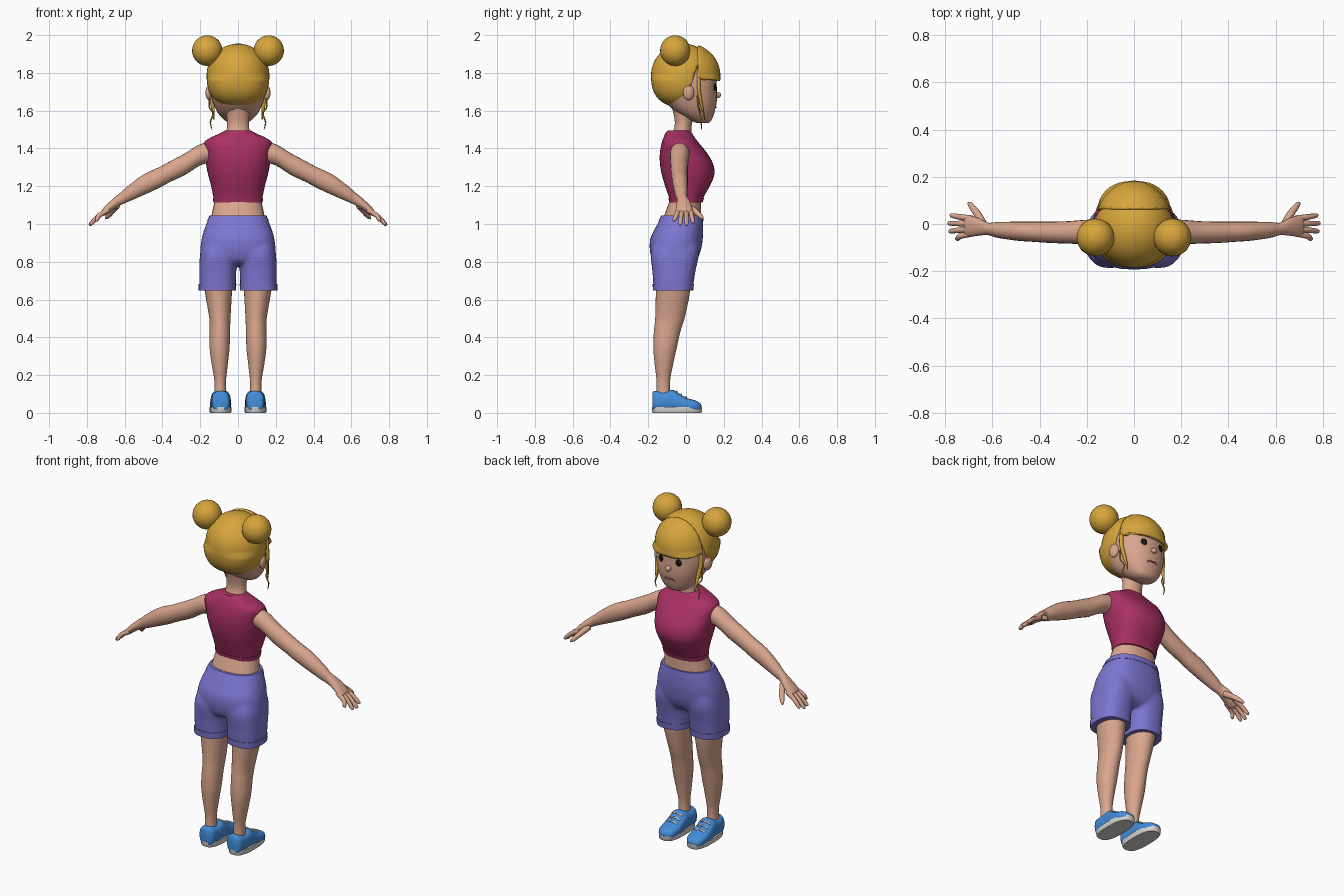
import bpy, bmesh, math
from mathutils import Vector, Matrix

if "Cube" in bpy.data.objects:
    bpy.data.objects.remove(bpy.data.objects["Cube"])


def material(name, r, g, b):
    m = bpy.data.materials.new(name)
    m.diffuse_color = (r, g, b, 1)
    m.use_nodes = True
    m.node_tree.nodes["Principled BSDF"].inputs["Base Color"].default_value = m.diffuse_color
    return m


SKIN = material("skin", .70, .38, .27)
HAIR = material("golden hair", .68, .38, .045)
SHIRT = material("raspberry shirt", .40, .03, .125)
SHORTS = material("periwinkle shorts", .20, .18, .63)
BLUE = material("shoe blue", .055, .27, .70)
WHITE = material("sole grey", .68, .68, .66)
BLACK = material("eye black", .008, .008, .008)
LIP = material("lip brown", .33, .12, .09)


def finish(name, bm, mat, angle=45):
    bmesh.ops.recalc_face_normals(bm, faces=bm.faces[:])
    me = bpy.data.meshes.new(name)
    bm.to_mesh(me)
    bm.free()
    me.shade_smooth()
    me.set_sharp_from_angle(angle=math.radians(angle))
    me.materials.append(mat)
    ob = bpy.data.objects.new(name, me)
    bpy.context.collection.objects.link(ob)
    return ob


def spline(rows, steps):
    """Smooth interpolation through rows of numbers."""
    out = []
    for i in range(len(rows) - 1):
        a, b, c, d = (rows[max(0, min(len(rows) - 1, i + k))] for k in (-1, 0, 1, 2))
        for s in range(steps):
            t = s / steps
            out.append([.5 * (2 * q + (r - p) * t + (2 * p - 5 * q + 4 * r - u) * t * t
                              + (3 * q - p - 3 * r + u) * t ** 3) for p, q, r, u in zip(a, b, c, d)])
    return out + [list(rows[-1])]


def add_loft(bm, rows, axis="z", power=2.2, steps=4, segs=32):
    """Rows are (position along axis, a0, a1, b0, b1): bounds of each ring."""
    rings = []
    for t, a0, a1, b0, b1 in spline(rows, steps):
        ring = []
        for k in range(segs):
            an = 2 * math.pi * k / segs
            c, s = math.cos(an), math.sin(an)
            a = (a0 + a1) / 2 + (a1 - a0) / 2 * math.copysign(abs(c) ** (2 / power), c)
            b = (b0 + b1) / 2 + (b1 - b0) / 2 * math.copysign(abs(s) ** (2 / power), s)
            ring.append(bm.verts.new({"z": (a, b, t), "x": (t, a, b), "y": (a, t, b)}[axis]))
        rings.append(ring)
    for r, q in zip(rings, rings[1:]):
        for k in range(segs):
            bm.faces.new((r[k], r[(k + 1) % segs], q[(k + 1) % segs], q[k]))
    bm.faces.new(rings[0])
    bm.faces.new(rings[-1])


def loft(name, rows, mat, **kw):
    bm = bmesh.new()
    add_loft(bm, rows, **kw)
    return finish(name, bm, mat)


def sym(rows):
    return [(z, -w, w, y0, y1) for z, w, y0, y1 in rows]


def flip(rows, s, axis):
    """Mirror the x values of loft rows for the other side."""
    if s > 0:
        return rows
    if axis == "x":
        return [(-r[0], *r[1:]) for r in rows]
    return [(r[0], -r[2], -r[1], r[3], r[4]) for r in rows]


def ball(name, loc, size, mat, rot=0):
    bm = bmesh.new()
    bmesh.ops.create_uvsphere(bm, u_segments=28, v_segments=18, radius=1)
    bm.transform(Matrix.Translation(loc) @ Matrix.Rotation(rot, 4, "Z") @ Matrix.Diagonal((*size, 1)))
    return finish(name, bm, mat, 80)


def tube(name, pts, mat, squash=1):
    """Round tapered tube through (x, y, z, radius) points."""
    bm = bmesh.new()
    path = spline(pts, 5)
    rings = []
    for i, p in enumerate(path):
        d = (Vector(path[min(i + 1, len(path) - 1)][:3]) - Vector(path[max(i - 1, 0)][:3])).normalized()
        u = d.cross(Vector((0, 1, 0.01))).normalized()
        v = d.cross(u)
        rings.append([bm.verts.new(Vector(p[:3]) + p[3] * (math.cos(k * math.pi / 5) * u
                      + squash * math.sin(k * math.pi / 5) * v)) for k in range(10)])
    for r, q in zip(rings, rings[1:]):
        for k in range(10):
            bm.faces.new((r[k], r[(k + 1) % 10], q[(k + 1) % 10], q[k]))
    bm.faces.new(rings[0])
    bm.faces.new(rings[-1])
    return finish(name, bm, mat, 60)


def hair_shell(name, center, size, cuts):
    """Ellipsoid, fuller at the bottom, trimmed by planes (point, direction removed)."""
    bm = bmesh.new()
    bmesh.ops.create_uvsphere(bm, u_segments=48, v_segments=32, radius=1)
    for v in bm.verts:
        if v.co.z < 0:
            v.co /= sum(abs(c) ** 2.5 for c in v.co) ** (1 / 2.5)
    bm.transform(Matrix.Translation(center) @ Matrix.Diagonal((*size, 1)))
    for co, no in cuts:
        bmesh.ops.bisect_plane(bm, geom=bm.verts[:] + bm.edges[:] + bm.faces[:],
                               plane_co=co, plane_no=no, clear_outer=True)
    ob = finish(name, bm, HAIR, 50)
    mod = ob.modifiers.new("thickness", "SOLIDIFY")
    mod.thickness = .022
    mod.offset = -1
    return ob


# Head, neck and midriff
head = loft("head", sym([(1.535, .04, .055, .12), (1.55, .072, .02, .135), (1.59, .108, -.05, .15),
                         (1.65, .135, -.11, .163), (1.72, .15, -.14, .163), (1.79, .148, -.15, .158),
                         (1.86, .13, -.13, .13), (1.92, .07, -.07, .07)]), SKIN, power=2.25, steps=5)
loft("neck", sym([(1.46, .072, -.085, .03), (1.50, .06, -.065, .028), (1.55, .058, -.06, .035),
                  (1.64, .07, -.08, .05)]), SKIN, power=2)
loft("midriff", sym([(1.0, .15, -.13, .082), (1.06, .137, -.11, .08), (1.14, .12, -.08, .08)]), SKIN)

# Sleeveless top with hem band
loft("top", sym([(1.115, .127, -.085, .085), (1.14, .13, -.09, .092), (1.20, .142, -.11, .125),
                 (1.26, .158, -.128, .15), (1.32, .17, -.138, .143), (1.38, .177, -.138, .108),
                 (1.43, .18, -.128, .068), (1.455, .15, -.12, .048), (1.478, .10, -.11, .033),
                 (1.495, .068, -.098, .02)]), SHIRT, power=2.35, segs=40)
loft("top_hem", sym([(1.113, .13, -.088, .088), (1.137, .133, -.093, .095)]), SHIRT, power=2.35, segs=40)

# Shorts: pelvis and legs fused
bm = bmesh.new()
add_loft(bm, sym([(1.045, .148, -.128, .088), (.98, .176, -.162, .091), (.92, .193, -.19, .089),
                  (.85, .20, -.19, .076), (.80, .19, -.17, .05), (.78, .12, -.12, .02)]), power=2.4)
for s in (1, -1):
    add_loft(bm, flip([(.655, .012, .205, -.172, .036), (.75, .009, .205, -.178, .05),
                       (.85, 0, .20, -.186, .07), (.93, .02, .175, -.15, .06)], s, "z"), power=2.5)
shorts = finish("shorts", bm, SHORTS)
remesh = shorts.modifiers.new("fuse", "REMESH")
remesh.mode = "VOXEL"
remesh.voxel_size = .009
remesh.use_smooth_shade = True
soft = shorts.modifiers.new("soften", "SMOOTH")
soft.iterations = 8
loft("waistband", sym([(1.015, .164, -.146, .092), (1.046, .15, -.13, .09)]), SHORTS, power=2.4)

# Face
bpy.context.view_layer.update()


def on_face(x, z):
    return head.ray_cast(Vector((x, 1, z)), Vector((0, -1, 0)))[1].y


ball("nose", (0, .168, 1.683), (.017, .017, .016), SKIN)
tube("mouth", [(x, on_face(x, z), z, .004) for x, z in
               ((-.034, 1.612), (-.015, 1.619), (0, 1.617), (.015, 1.619), (.034, 1.612))], LIP)

for s, side in ((1, "right"), (-1, "left")):
    # Facial features
    ball(side + "_eye", (s * .058, on_face(s * .058, 1.725), 1.725), (.018, .006, .02), BLACK, -s * .3)
    tube(side + "_brow", [(s * x, on_face(s * x, z) + .002, z, r) for x, z, r in
                          ((.028, 1.760, .006), (.055, 1.770, .009), (.088, 1.764, .004))], HAIR, .8)
    ball(side + "_ear", (s * .153, .014, 1.695), (.018, .03, .04), SKIN, s * .25)

    # Hair buns and loose locks
    ball(side + "_bun", (s * .163, -.057, 1.918), (.08, .08, .081), HAIR)
    tube(side + "_lock", [(s * .138, .068, 1.81, .014), (s * .145, .068, 1.72, .014), (s * .136, .08, 1.64, .011),
                          (s * .13, .095, 1.58, .006), (s * .128, .098, 1.55, .002)], HAIR, .7)
    tube(side + "_wisp", [(s * .15, .06, 1.68, .004), (s * .152, .066, 1.62, .004), (s * .132, .075, 1.585, .004),
                          (s * .146, .08, 1.54, .004), (s * .138, .083, 1.50, .002)], HAIR)

    # Arm and hand
    loft(side + "_arm", flip([(.13, -.08, .018, 1.33, 1.435), (.20, -.085, .018, 1.31, 1.423),
                              (.28, -.083, .012, 1.26, 1.375), (.36, -.08, .01, 1.222, 1.332),
                              (.42, -.076, .01, 1.19, 1.30), (.50, -.07, .01, 1.153, 1.262),
                              (.58, -.058, .008, 1.118, 1.203), (.62, -.047, .006, 1.10, 1.168),
                              (.66, -.05, .026, 1.075, 1.135), (.70, -.054, .034, 1.047, 1.098),
                              (.72, -.045, .026, 1.045, 1.075)], s, "x"), SKIN, axis="x", power=2, segs=20)
    for name, y, tip_x, tip_y, tip_z in (("index", .023, .778, .036, 1.005), ("middle", .001, .787, .003, .993),
                                         ("ring", -.021, .783, -.03, .996), ("little", -.04, .755, -.062, 1.015)):
        tube(f"{side}_{name}_finger", [(s * .685, y, 1.075, .014), (s * .735, (y + tip_y) / 2, 1.045, .0125),
                                       (s * (tip_x - .008), tip_y, tip_z + .008, .010),
                                       (s * tip_x, tip_y, tip_z, .004)], SKIN)
    tube(side + "_thumb", [(s * .64, .0, 1.10, .018), (s * .665, .045, 1.07, .016),
                           (s * .69, .078, 1.04, .012), (s * .702, .09, 1.028, .004)], SKIN)

    # Leg and rolled cuff
    loft(side + "_shorts_cuff", flip([(.648, .010, .208, -.175, .038), (.683, .009, .208, -.177, .042)], s, "z"),
         SHORTS, power=2.5)
    loft(side + "_leg", flip([(.70, .03, .185, -.16, .025), (.62, .033, .172, -.16, .018),
                              (.50, .04, .152, -.163, -.008), (.43, .042, .15, -.17, -.03),
                              (.34, .045, .15, -.173, -.05), (.25, .055, .138, -.165, -.07),
                              (.16, .064, .124, -.155, -.085), (.07, .06, .126, -.16, -.08)], s, "z"),
         SKIN, power=2)

    # Shoe with sole and laces
    loft(side + "_shoe", flip([(-.178, .06, .122, .012, .108), (-.165, .045, .137, .008, .116),
                               (-.11, .04, .142, .005, .114), (-.07, .039, .144, .005, .122),
                               (-.03, .037, .147, .005, .098), (.01, .036, .148, .005, .077),
                               (.05, .043, .143, .005, .066), (.074, .06, .126, .008, .052),
                               (.082, .08, .106, .015, .04)], s, "y"), BLUE, axis="y", power=2.6)
    loft(side + "_sole", flip([(0, .038, .146, -.176, .08), (.006, .034, .15, -.18, .085),
                               (.03, .034, .15, -.18, .085)], s, "z"), WHITE, power=2.7, steps=1)
    for i, (y, z) in enumerate(((-.05, .112), (-.025, .096), (0, .082))):
        tube(f"{side}_lace_{i + 1}", [(s * .058, y, z - .006, .005), (s * .092, y, z + .002, .005),
                                      (s * .126, y, z - .006, .005)], WHITE)

# Hair: back cap with a slanted front edge, and the fringe
hair_shell("hair_cap", (0, -.015, 1.787), (.166, .17, .168),
           [((0, .045, 1.79), (0, 1, -.33)), ((0, 0, 1.623), (0, 0, -1))])
hair_shell("fringe", (0, 0, 1.787), (.163, .182, .171),
           [((0, .065, 0), (0, -1, 0)), ((0, 0, 1.785), (0, -.15, -1))])
